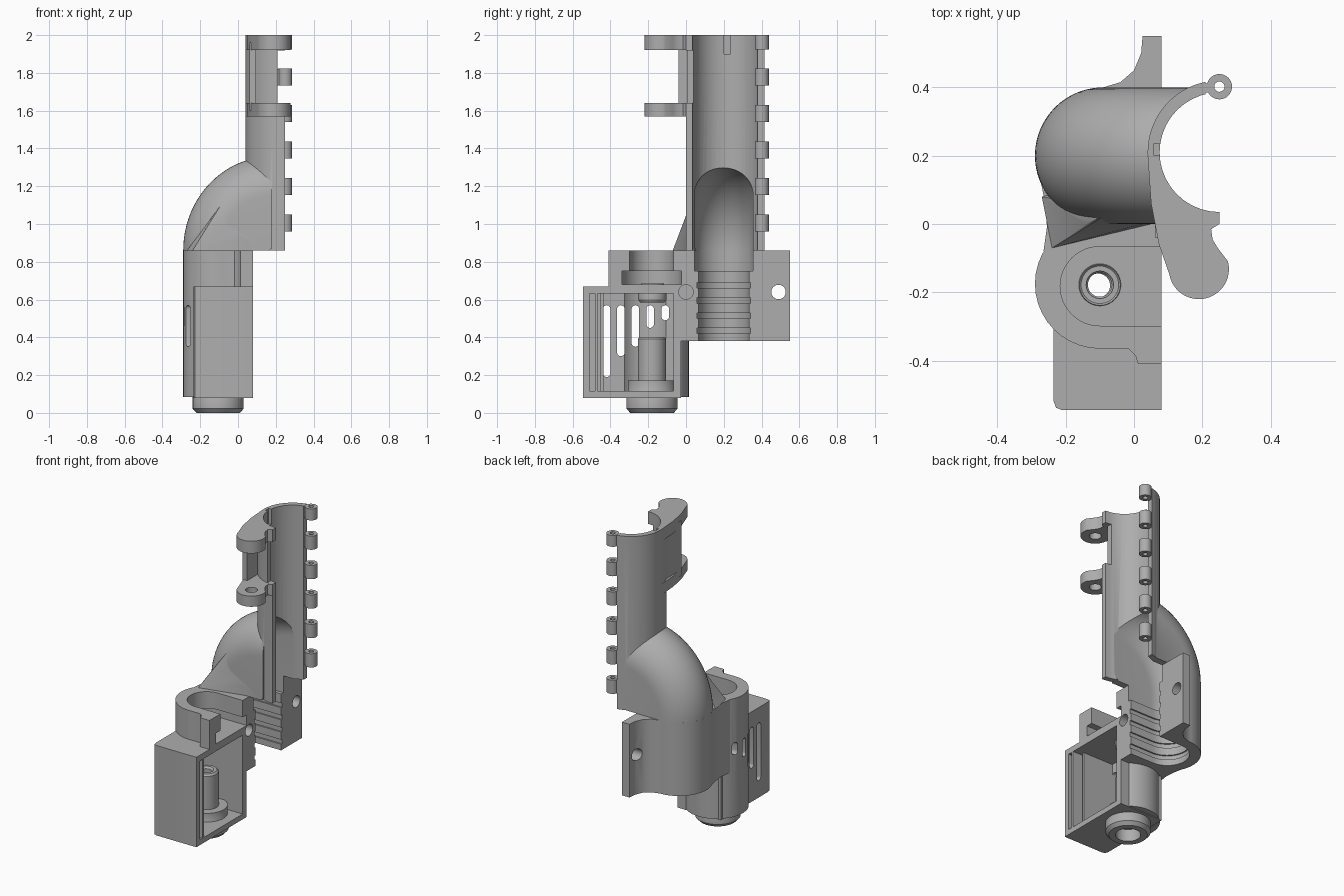
import bpy, bmesh, math
from mathutils import Vector

if "Cube" in bpy.data.objects:
    bpy.data.objects.remove(bpy.data.objects["Cube"], do_unlink=True)

grey = bpy.data.materials.new("plain grey")
grey.use_nodes = True
colour = (0.42, 0.42, 0.42, 1)
grey.diffuse_color = colour
grey.node_tree.nodes["Principled BSDF"].inputs["Base Color"].default_value = colour


# ---- helpers ----
def finish(name, bm):
    bmesh.ops.recalc_face_normals(bm, faces=bm.faces)
    mesh = bpy.data.meshes.new(name)
    bm.to_mesh(mesh)
    bm.free()
    mesh.materials.append(grey)
    ob = bpy.data.objects.new(name, mesh)
    bpy.context.collection.objects.link(ob)
    return ob


def arc(cx, cy, r, a0, a1, n=24):
    return [(cx + r * math.cos(math.radians(a0 + (a1 - a0) * i / n)),
             cy + r * math.sin(math.radians(a0 + (a1 - a0) * i / n))) for i in range(n + 1)]


def prism(points, lo, hi, axis="z", name="piece"):
    """Extrude a closed outline along z, or a (y, z) outline along x."""
    bm = bmesh.new()
    place = (lambda p, h: (p[0], p[1], h)) if axis == "z" else (lambda p, h: (h, p[0], p[1]))
    face = bm.faces.new([bm.verts.new(place(p, lo)) for p in points])
    top = bmesh.ops.extrude_face_region(bm, geom=[face])["geom"]
    shift = Vector(place((0, 0), hi - lo))
    bmesh.ops.translate(bm, vec=shift, verts=[v for v in top if isinstance(v, bmesh.types.BMVert)])
    return finish(name, bm)


def box(x0, x1, y0, y1, z0, z1):
    return prism([(x0, y0), (x1, y0), (x1, y1), (x0, y1)], z0, z1)


def disc(cx, cy, r, lo, hi, axis="z"):
    return prism(arc(cx, cy, r, 0, 360, 40)[:-1], lo, hi, axis)


def u_shape(cx, cy, r, x_end, lo, hi):
    return prism([(x_end, cy + r)] + arc(cx, cy, r, 90, 270) + [(x_end, cy - r)], lo, hi)


def lathe(cx, cy, profile, name):
    """Turn a closed (radius, z) outline around a vertical axis."""
    bm = bmesh.new()
    n = 40
    rings = []
    for i in range(n):
        a = 2 * math.pi * i / n
        rings.append([bm.verts.new((cx + r * math.cos(a), cy + r * math.sin(a), z)) for r, z in profile])
    for i in range(n):
        a, b = rings[i], rings[(i + 1) % n]
        for j in range(len(profile)):
            k = (j + 1) % len(profile)
            bm.faces.new((a[j], b[j], b[k], a[k]))
    return finish(name, bm)


def bend(r, a0, a1, steps=28):
    """Sweep a U section around the elbow pivot."""
    section = [(0.01, 0.2 - r)] + arc(0.27, 0.2, r, -90, 90) + [(0.01, 0.2 + r)]
    bm = bmesh.new()
    rings = []
    for i in range(steps + 1):
        a = math.radians(a0 + (a1 - a0) * i / steps)
        rings.append([bm.verts.new((0.18 - p * math.cos(a), y, 0.86 + 1.06 * p * math.sin(a)))
                      for p, y in section])
    n = len(section)
    for a, b in zip(rings, rings[1:]):
        for j in range(n):
            bm.faces.new((a[j], a[(j + 1) % n], b[(j + 1) % n], b[j]))
    bm.faces.new(rings[0])
    bm.faces.new(rings[-1])
    return finish("bend", bm)


def hull(points):
    bm = bmesh.new()
    for p in points:
        bm.verts.new(p)
    bmesh.ops.convex_hull(bm, input=bm.verts)
    return finish("fairing", bm)


def combine(name, base, added, removed):
    """Join pieces, cut others away, then discard the helpers."""
    tools = [(t, "UNION") for t in added] + [(t, "DIFFERENCE") for t in removed]
    for tool, how in tools:
        tool.hide_render = True
        mod = base.modifiers.new(how, "BOOLEAN")
        mod.operation, mod.solver, mod.object = how, "EXACT", tool
    bpy.context.view_layer.update()
    mesh = bpy.data.meshes.new_from_object(base.evaluated_get(bpy.context.evaluated_depsgraph_get()))
    base.modifiers.clear()
    base.data = mesh
    base.name = name
    for tool, _ in tools:
        bpy.data.objects.remove(tool, do_unlink=True)
    return base


parts = []

# ---- upper half tube with elbow and latch ears ----
ear = ([(0.25, 0.1), (0.07, 0.25), (0.04, 0.2), (0.05, 0.06), (0.073, -0.06)]
       + arc(0.19, -0.132, 0.088, 190, 375)
       + [(0.245, -0.07), (0.23, -0.045), (0.226, -0.015), (0.25, 0.0)])
tube = prism(arc(0.25, 0.21, 0.21, 90, 270, 40), 0.86, 2.0)
parts.append(combine("half_tube_with_elbow", tube, [
    bend(0.2, 0, 90),
    hull([(-0.24, -0.07, 0.86), (-0.27, 0.08, 0.86), (0.07, 0.005, 0.86), (0.0, 0.15, 0.86),
          (-0.14, 0.0, 1.03), (-0.06, 0.04, 1.15), (0.1, 0.02, 0.95)]),
    prism(ear, 1.92, 2.0), prism(ear, 1.57, 1.64),
    box(0.062, 0.095, -0.04, 0.12, 1.6, 1.96),
], [
    bend(0.156, -15, 105),
    disc(0.25, 0.21, 0.175, 0.5, 2.1),
    box(0.21, 0.4, 0.3, 0.6, 0.5, 2.1),
    box(0.21, 0.4, -0.1, 0.2, 1.641, 1.919),
    box(0.058, 0.12, 0.2, 0.235, 1.9, 2.1),
    disc(0.19, -0.132, 0.036, 1.5, 1.7),
    disc(0.19, -0.132, 0.036, 1.9, 1.97),
]))

# ---- hinge knuckles ----
for i in range(6):
    z = 0.96 + 0.193 * i
    top = min(z + 0.09, 2.0)
    knuckle = disc(0.25, 0.402, 0.037, z, top)
    parts.append(combine("hinge_knuckle_%d" % (i + 1), knuckle,
                         [box(0.195, 0.25, 0.385, 0.412, z + 0.001, top - 0.001)],
                         [disc(0.25, 0.402, 0.015, z - 0.1, top + 0.1)]))

# ---- hose clamp and valve housing ----
clamp_outline = ([(0.08, 0.55), (0.025, 0.55), (0.021, 0.5), (0.0, 0.45), (-0.04, 0.415)]
                 + arc(-0.09, 0.2, 0.2, 90, 205)
                 + [(-0.258, 0.05), (-0.255, -0.01), (-0.265, -0.08), (-0.1, -0.12), (0.08, -0.12)])
upper = clamp_outline[:-2] + [(-0.1, -0.026), (0.08, -0.026)]
clamp = prism(upper, 0.38, 0.86)
slots = [(-0.42, 0.19), (-0.345, 0.30), (-0.268, 0.35), (-0.19, 0.45), (-0.11, 0.49)]
cuts = [
    u_shape(-0.09, 0.2, 0.133, 0.3, 0.3, 0.8),
    u_shape(-0.09, 0.2, 0.156, 0.3, 0.75, 1.0),
    u_shape(-0.1, -0.182, 0.116, 0.3, 0.7, 1.0),
    u_shape(-0.1, -0.182, 0.158, 0.3, 0.68, 0.75),
    box(-0.2, 0.3, -0.51, -0.066, 0.115, 0.632),
    u_shape(-0.1, -0.215, 0.149, 0.0, 0.116, 0.631),
    disc(-0.1, -0.178, 0.04, 0.05, 0.7),
    disc(0.0, 0.64, 0.038, -0.03, 0.3, "x"),
    disc(0.49, 0.64, 0.038, -0.3, 0.3, "x"),
]
cuts += [u_shape(-0.09, 0.2, 0.142, 0.3, z, z + 0.03) for z in (0.42, 0.5, 0.58, 0.66)]
cuts += [prism(arc(y, 0.55, 0.02, 0, 180, 10) + arc(y, z + 0.02, 0.02, 180, 360, 10), -0.4, -0.1, "x")
         for y, z in slots]
shell_box = [(0.08, -0.545), (-0.21, -0.545), (-0.228, -0.538), (-0.235, -0.52), (-0.235, -0.026), (0.08, -0.026)]
parts.append(combine("clamp_and_valve_housing", clamp, [
    disc(-0.1, -0.175, 0.19, 0.085, 0.86),
    prism(shell_box, 0.08, 0.67),
    box(-0.1, 0.08, -0.364, 0.0, 0.6, 0.86),
    prism([(0.08, -0.41), (0.012, -0.41), (0.004, -0.385), (-0.02, -0.362), (-0.02, -0.2), (0.08, -0.2)],
          0.6, 0.86),
], cuts + [box(0.08, 0.4, -0.8, 0.8, -0.1, 1.2)]))

# ---- guide ribs inside the front wall ----
for i, y in enumerate((-0.482, -0.452)):
    rib = box(-0.215, 0.08 - 0.06 * i, y, y + 0.014, 0.115, 0.632)
    rib.name = "guide_rib_%d" % (i + 1)
    parts.append(rib)

# ---- foot and hollow post, and the collar above ----
parts.append(lathe(-0.105, -0.18, [
    (0.035, 0.39), (0.035, 0.1), (0.075, 0.085), (0.075, 0.0), (0.115, 0.0), (0.135, 0.022), (0.135, 0.1),
    (0.127, 0.115), (0.127, 0.172), (0.075, 0.172), (0.075, 0.39), (0.065, 0.402), (0.045, 0.402)], "hollow_post"))
parts.append(lathe(-0.1, -0.178, [
    (0.035, 0.585), (0.065, 0.585), (0.075, 0.6), (0.075, 0.64), (0.06, 0.685), (0.035, 0.66)], "valve_collar"))

# ---- shading ----
bpy.ops.object.select_all(action="DESELECT")
for ob in parts:
    ob.select_set(True)
bpy.context.view_layer.objects.active = parts[0]
bpy.ops.object.shade_smooth_by_angle(angle=math.radians(30))
